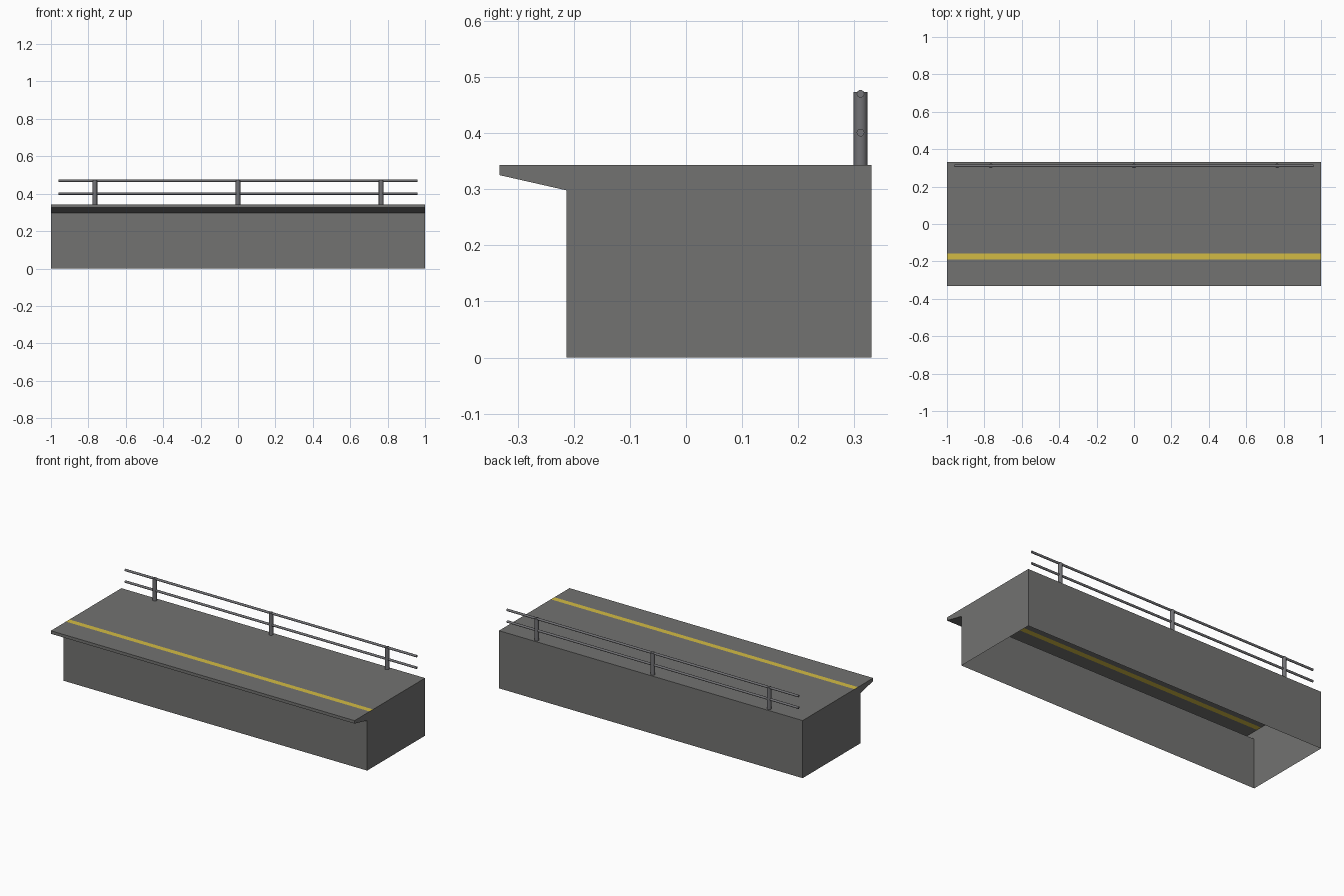
import bpy, bmesh, math

if "Cube" in bpy.data.objects:
    bpy.data.objects.remove(bpy.data.objects["Cube"])

def material(name, rgb):
    m = bpy.data.materials.new(name)
    m.diffuse_color = (*rgb, 1)
    m.use_nodes = True
    m.node_tree.nodes["Principled BSDF"].inputs["Base Color"].default_value = m.diffuse_color
    return m

concrete = material("concrete", (0.17, 0.17, 0.165))
yellow = material("safety_yellow", (0.65, 0.50, 0.06))
metal = material("rail_metal", (0.17, 0.17, 0.18))

# Platform shell: side profile (y, z) swept along x, open underneath
TOP = 0.343
profile = [(-0.213, 0), (-0.213, 0.298), (-0.332, 0.325), (-0.332, TOP),
           (-0.19, TOP), (-0.157, TOP), (0.331, TOP), (0.331, 0)]
STRIPE = 4  # profile segment painted yellow

bm = bmesh.new()
left, right = [[bm.verts.new((x, y, z)) for y, z in profile] for x in (-1, 1)]
for i in range(len(profile) - 1):
    f = bm.faces.new((left[i], right[i], right[i + 1], left[i + 1]))
    f.material_index = 1 if i == STRIPE else 0
bm.faces.new(left)
bm.faces.new(right[::-1])
bmesh.ops.recalc_face_normals(bm, faces=bm.faces)
# Make sure the deck faces up
deck = max(bm.faces, key=lambda f: f.calc_center_median().z)
if deck.normal.z < 0:
    bmesh.ops.reverse_faces(bm, faces=bm.faces)
mesh = bpy.data.meshes.new("platform")
bm.to_mesh(mesh)
bm.free()
mesh.materials.append(concrete)
mesh.materials.append(yellow)
bpy.context.collection.objects.link(bpy.data.objects.new("platform", mesh))

def rod(name, radius, length, location, rotation=(0, 0, 0), sides=10):
    bpy.ops.mesh.primitive_cylinder_add(vertices=sides, radius=radius, depth=length,
                                        location=location, rotation=rotation)
    ob = bpy.context.object
    ob.name = name
    ob.data.materials.append(metal)
    bpy.ops.object.shade_smooth_by_angle(angle=math.radians(40))

# Railing along the back edge
RAIL_Y, POST_TOP = 0.311, 0.473
for n, x in enumerate((-0.765, 0, 0.765), 1):
    rod(f"railing_post_{n}", 0.0125, POST_TOP - TOP, (x, RAIL_Y, (POST_TOP + TOP) / 2), sides=12)
for name, z in (("lower_rail", 0.401), ("upper_rail", 0.470)):
    rod(name, 0.007, 1.92, (0, RAIL_Y, z), (0, math.pi / 2, 0))
